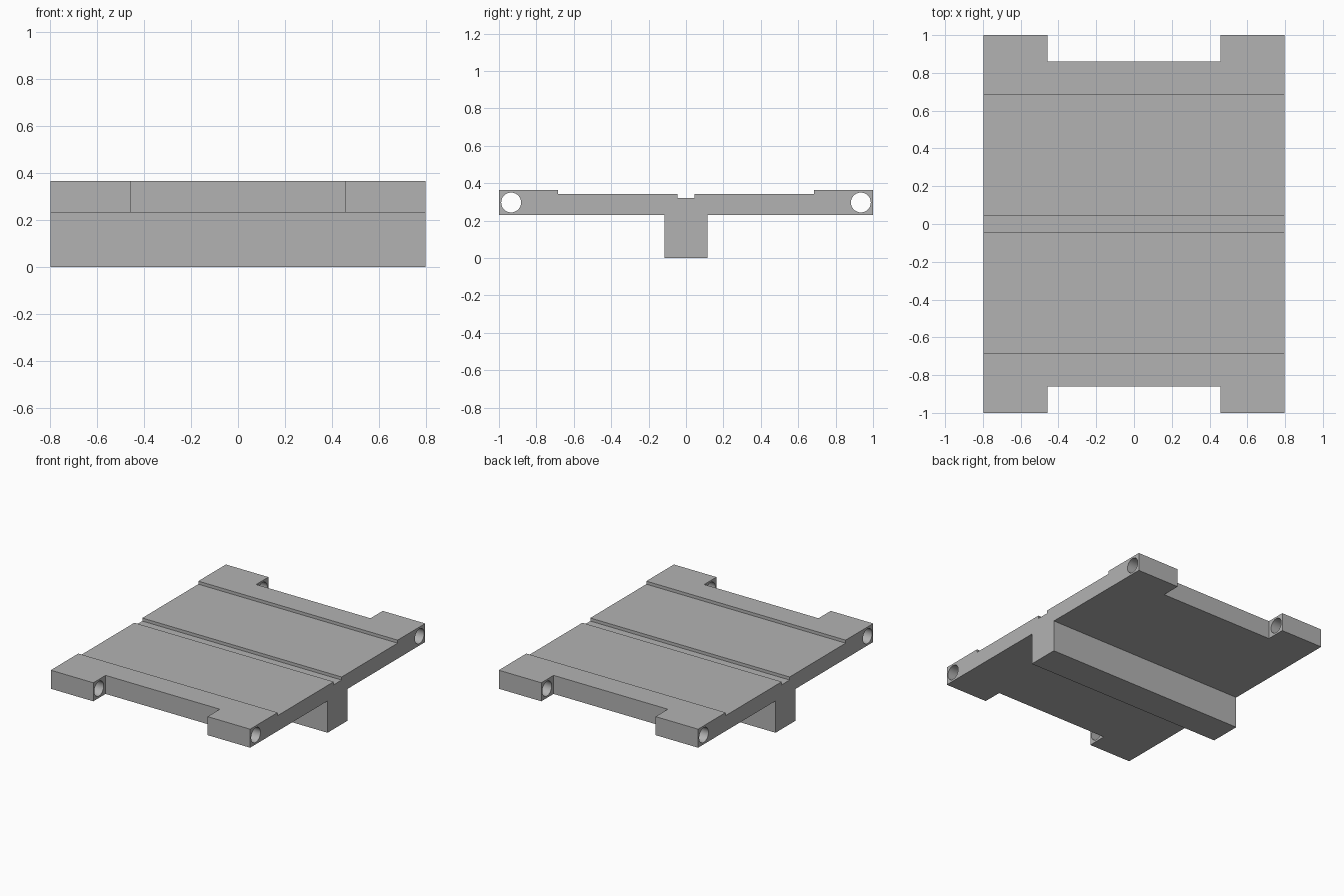
import bpy, bmesh, math
from mathutils import Matrix

if "Cube" in bpy.data.objects:
    bpy.data.objects.remove(bpy.data.objects["Cube"], do_unlink=True)

HALF_X = 0.797       # half width of the plate
NOTCH_X = 0.457      # half width of the end notches
NOTCH_Y = 0.86       # where the notches begin
BORE_Y, BORE_Z, BORE_R = 0.935, 0.297, 0.053

grey = bpy.data.materials.new("plain grey")
grey.use_nodes = True
colour = (0.45, 0.45, 0.45, 1)
grey.diffuse_color = colour
grey.node_tree.nodes["Principled BSDF"].inputs["Base Color"].default_value = colour


def add_object(name, bm):
    bmesh.ops.recalc_face_normals(bm, faces=bm.faces)
    mesh = bpy.data.meshes.new(name)
    bm.to_mesh(mesh)
    bm.free()
    mesh.materials.append(grey)
    obj = bpy.data.objects.new(name, mesh)
    bpy.context.collection.objects.link(obj)
    return obj


def extruded_profile(name, points):
    bm = bmesh.new()
    face = bm.faces.new([bm.verts.new((-HALF_X, y, z)) for y, z in points])
    swept = bmesh.ops.extrude_face_region(bm, geom=[face])["geom"]
    verts = [v for v in swept if isinstance(v, bmesh.types.BMVert)]
    bmesh.ops.translate(bm, verts=verts, vec=(2 * HALF_X, 0, 0))
    return add_object(name, bm)


def notch_cutter(side):
    bm = bmesh.new()
    place = Matrix.Translation((0, side * (NOTCH_Y + 0.5), 0.3))
    bmesh.ops.create_cube(bm, size=1, matrix=place @ Matrix.Diagonal((2 * NOTCH_X, 1, 1, 1)))
    return add_object("notch_cutter", bm)


def bore_cutter(side):
    bm = bmesh.new()
    place = Matrix.Translation((0, side * BORE_Y, BORE_Z)) @ Matrix.Rotation(math.pi / 2, 4, "Y")
    bmesh.ops.create_cone(bm, cap_ends=True, segments=48, radius1=BORE_R, radius2=BORE_R,
                          depth=2, matrix=place)
    return add_object("bore_cutter", bm)


# Stepped plate with central groove and a beam beneath, mirrored about y = 0
half = [(0.115, 0), (0.115, 0.23), (1, 0.23), (1, 0.364),
        (0.685, 0.364), (0.685, 0.342), (0.045, 0.342), (0.045, 0.32)]
plate = extruded_profile("hinged_plate", half + [(-y, z) for y, z in reversed(half)])

# End notches leave four lugs, each bored through for a pin
cutters = [make(side) for make in (notch_cutter, bore_cutter) for side in (-1, 1)]
for cutter in cutters:
    mod = plate.modifiers.new("cut", "BOOLEAN")
    mod.operation = "DIFFERENCE"
    mod.solver = "EXACT"
    mod.object = cutter
    cutter.hide_render = True

# Bake the cuts and drop the cutters
bpy.context.view_layer.update()
depsgraph = bpy.context.evaluated_depsgraph_get()
cut_mesh = bpy.data.meshes.new_from_object(plate.evaluated_get(depsgraph))
plate.modifiers.clear()
plate.data = cut_mesh
for cutter in cutters:
    bpy.data.objects.remove(cutter, do_unlink=True)

# Smooth bores, crisp edges elsewhere
bpy.context.view_layer.objects.active = plate
plate.select_set(True)
bpy.ops.object.shade_smooth_by_angle(angle=math.radians(30))
